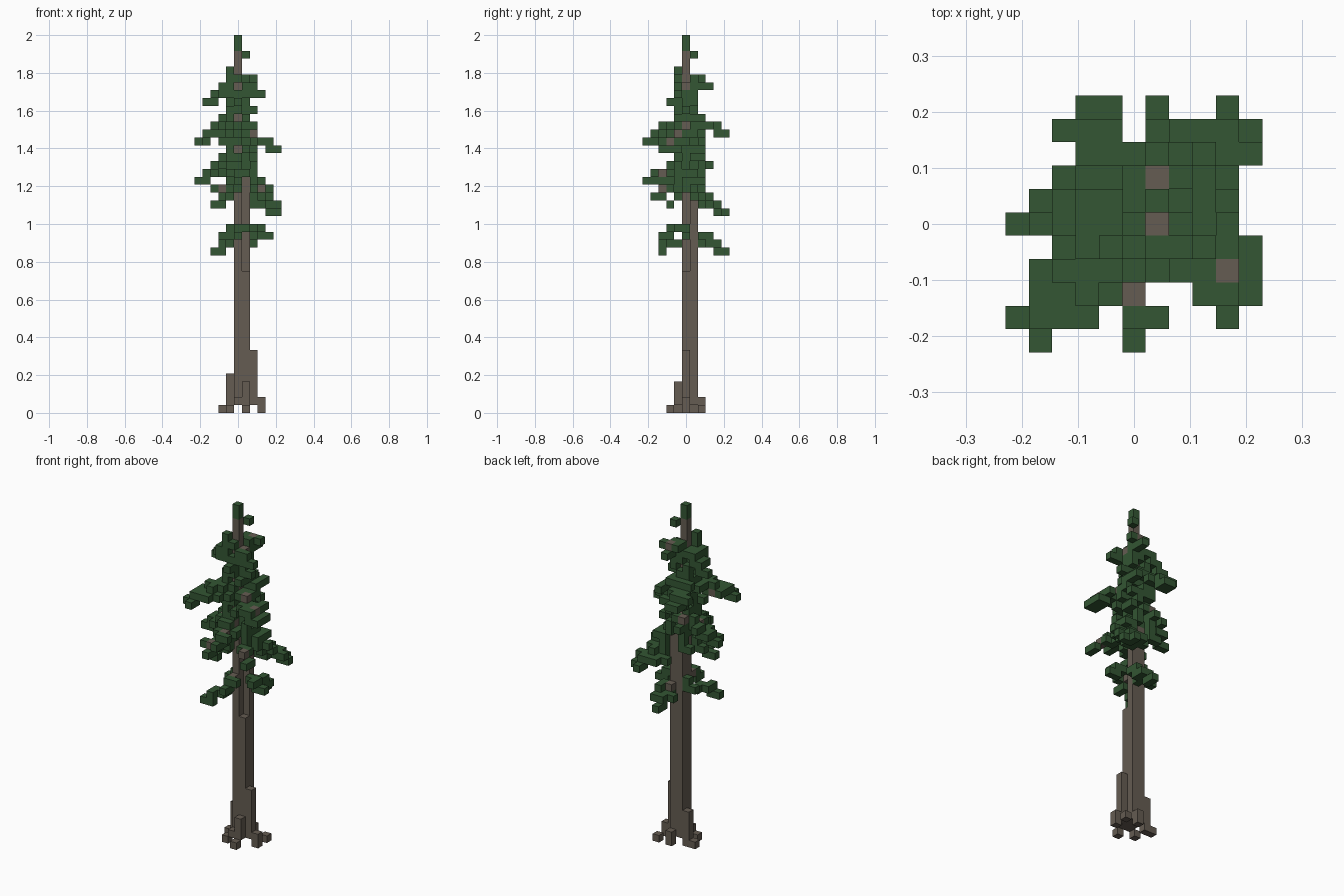
import bpy
import bmesh
import math
import random
from mathutils import Vector

random.seed(4)
CELL = 2 / 48

if "Cube" in bpy.data.objects:
    bpy.data.objects.remove(bpy.data.objects["Cube"], do_unlink=True)


def make_material(name, colour):
    mat = bpy.data.materials.new(name)
    mat.use_nodes = True
    mat.diffuse_color = colour
    mat.node_tree.nodes["Principled BSDF"].inputs["Base Color"].default_value = colour
    return mat


bark = make_material("bark brown", (0.13, 0.107, 0.084, 1))
needles = make_material("needle green", (0.033, 0.093, 0.033, 1))


def column(x, y, bottom, top):
    """Cells of an upright post, top not included."""
    return {(x, y, z) for z in range(bottom, top)}


# Trunk: a thick lower stem that narrows to a single leader
trunk = column(0, 0, 1, 46) | column(1, 0, 1, 18)
for x in (0, 1):
    trunk |= column(x, 1, 1, 30)

# Roots: buttresses lifted off the ground, and stubs splayed around them
roots = set()
for x, y, height in [(2, 0, 8), (-1, 1, 5), (1, -1, 4), (0, -1, 2), (1, -2, 1),
                     (-1, -1, 1), (-2, 1, 1), (1, 2, 2), (3, 0, 2), (3, 2, 1)]:
    lifted = x in (0, 1, 2) and abs(y) < 2
    roots |= column(x, y, int(lifted), height)

foliage, branches = set(), set()


def grow_bough(height, tx, ty):
    """A bough that droops from the trunk to its tip, with side sprays."""
    sx, sy = int(tx > 0 and height < 30), int(ty > 0 and height < 30)
    dx, dy = tx - sx, ty - sy
    steps = max(abs(dx), abs(dy))
    along_x = abs(dx) >= abs(dy)
    inward = -int(math.copysign(1, dx if along_x else dy))
    for i in range(1, steps + 1):
        x, y = round(sx + dx * i / steps), round(sy + dy * i / steps)
        z = height + min((steps - i + 1) // 2, 2)
        woody = i < steps > 2 and random.random() < 0.15
        (branches if woody else foliage).add((x, y, z))
        # Each step overlaps the one behind it
        if i > 1:
            foliage.add((x + inward, y, z) if along_x else (x, y + inward, z))
        for side in (-1, 1):
            if 1 < i < steps and random.random() < 0.55:
                spray = (x, y + side, z) if along_x else (x + side, y, z)
                if max(abs(spray[0]), abs(spray[1])) < 5:
                    foliage.add(spray)


# Long boughs: tip height, then tip position
for bough in [(41, 1, 3), (40, 3, -1), (40, -3, 0), (39, -4, 1), (36, 2, 3),
              (35, -1, 5), (35, -2, 5), (34, -5, -4), (34, -4, -5), (33, 5, -1),
              (33, 5, -2), (33, 5, -3), (30, -4, 1), (29, -5, 0), (29, 0, -5),
              (28, 4, 1), (27, -2, -4), (27, 4, -4), (26, -3, -2), (26, 5, 3),
              (25, 5, 4), (25, 4, 5), (22, 4, 0), (22, -2, 1), (22, 0, -3),
              (21, 2, 4), (20, -3, -3), (20, 1, 5)]:
    grow_bough(*bough)

# Short boughs spiral up the crown and shrink towards the top
for n in range(30):
    height = 28 + n // 2
    reach = 1.1 + 0.12 * (44 - height)
    angle = n * 2.4
    grow_bough(height, round(reach * math.cos(angle)), round(reach * math.sin(angle)))

# Inner needles hug the stem in the crown
for z in range(30, 42):
    reach = 1 if z > 36 else 2
    for x in range(-1, reach + 1):
        for y in range(-1, reach + 1):
            if random.random() < 0.4:
                foliage.add((x, y, z))

# Leading shoot with small sprays below it
foliage |= column(0, 0, 46, 48) | column(1, 1, 45, 46) | column(-1, -1, 42, 44)

# Each cell belongs to one part only
branches -= trunk
foliage -= trunk | branches
solid = trunk | roots | branches | foliage

# Corner loops for the six sides of a cell
SIDES = []
for axis in range(3):
    for sign in (-1, 1):
        n, u = Vector(), Vector()
        n[axis] = sign
        u[(axis + 1) % 3] = 1
        v = n.cross(u)
        SIDES.append((n, [(n + u + v) / 2, (n - u + v) / 2,
                          (n - u - v) / 2, (n + u - v) / 2]))


def build(name, cells, mat, merge=False):
    """Mesh of the exposed cell sides."""
    bm = bmesh.new()
    for cell in sorted(cells):
        centre = Vector(cell) + Vector((0, 0, 0.5))
        for normal, corners in SIDES:
            if tuple(int(c + d) for c, d in zip(cell, normal)) not in solid:
                bm.faces.new([bm.verts.new((centre + c) * CELL) for c in corners])
    bmesh.ops.remove_doubles(bm, verts=bm.verts, dist=CELL / 100)
    if merge:
        bmesh.ops.dissolve_limit(bm, angle_limit=0.01, verts=bm.verts, edges=bm.edges)
    mesh = bpy.data.meshes.new(name)
    bm.to_mesh(mesh)
    bm.free()
    mesh.materials.append(mat)
    obj = bpy.data.objects.new(name, mesh)
    bpy.context.collection.objects.link(obj)


build("trunk", trunk, bark, merge=True)
build("roots", roots, bark, merge=True)
build("branches", branches, bark)
build("foliage", foliage, needles)
